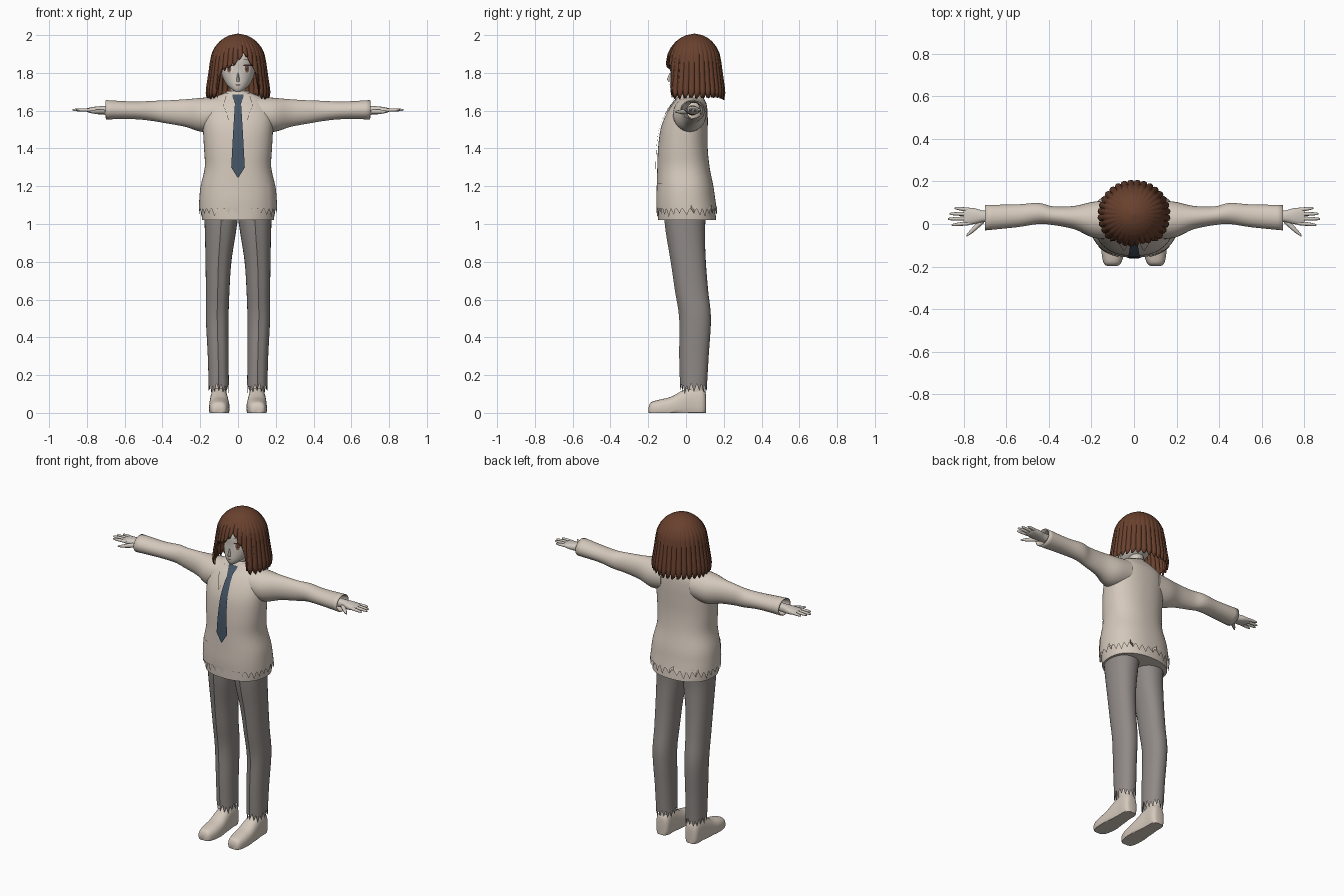
import bpy, bmesh, math

if "Cube" in bpy.data.objects:
    bpy.data.objects.remove(bpy.data.objects["Cube"], do_unlink=True)


def material(name, *rgb):
    m = bpy.data.materials.new(name)
    m.use_nodes = True
    m.diffuse_color = (*rgb, 1)
    m.node_tree.nodes["Principled BSDF"].inputs["Base Color"].default_value = (*rgb, 1)
    return m


CREAM = material("cream cloth", .66, .58, .50)
SKIN = material("pale skin", .64, .59, .53)
GREY = material("grey trousers", .28, .255, .24)
NAVY = material("slate blue tie", .06, .09, .13)
HAIR = material("chestnut hair", .14, .052, .027)
DARK = material("dark brown", .06, .03, .025)
IRIS = material("reddish iris", .25, .12, .085)
WHITE = material("eye white", .75, .73, .7)


def finish(name, bm, mat, mirror=False, thick=0, angle=40):
    bmesh.ops.recalc_face_normals(bm, faces=bm.faces)
    me = bpy.data.meshes.new(name)
    bm.to_mesh(me)
    bm.free()
    me.materials.append(mat)
    me.shade_smooth()
    me.set_sharp_from_angle(angle=math.radians(angle))
    ob = bpy.data.objects.new(name, me)
    bpy.context.collection.objects.link(ob)
    if thick:
        mod = ob.modifiers.new("thickness", "SOLIDIFY")
        mod.thickness = thick
        mod.offset = -1
    if mirror:
        ob.modifiers.new("mirror", "MIRROR")
    return ob


def blend(a, b, f):
    return tuple(p + (q - p) * f for p, q in zip(a, b))


def smooth(rings, k=4):
    """Catmull-Rom refinement of a list of rings."""
    out = []
    for i in range(len(rings) - 1):
        p0, p1 = rings[max(i - 1, 0)], rings[i]
        p2, p3 = rings[i + 1], rings[min(i + 2, len(rings) - 1)]
        for j in range(k):
            t = j / k
            out.append(tuple(b + .5 * t * (c - a + t * (2*a - 5*b + 4*c - d + t * (3*(b - c) + d - a)))
                             for a, b, c, d in zip(p0, p1, p2, p3)))
    return out + [rings[-1]]


def sample(rings, t):
    for a, b in zip(rings, rings[1:]):
        if a[0] <= t <= b[0]:
            return blend(a, b, (t - a[0]) / (b[0] - a[0]))
    return rings[0] if t < rings[0][0] else rings[-1]


def skin_grid(bm, rows, closed=True):
    for r, s in zip(rows, rows[1:]):
        for i in range(len(r) if closed else len(r) - 1):
            j = (i + 1) % len(r)
            bm.faces.new((r[i], r[j], s[j], s[i]))


def loft(name, rings, mat, axis="z", n=32, power=2.0, mirror=False, zig=0,
         crease=0, caps=(True, True), floor=None, thick=0):
    """Rings are (position, u0, u1, v0, v1) along an axis."""
    bm = bmesh.new()
    rows = []
    for k, (t, u0, u1, v0, v1) in enumerate(rings):
        row = []
        for i in range(n):
            a = math.tau * i / n
            c, s = math.cos(a), math.sin(a)
            u = (u0 + u1) / 2 + (u1 - u0) / 2 * math.copysign(abs(c) ** (2 / power), c)
            v = (v0 + v1) / 2 + (v1 - v0) / 2 * math.copysign(abs(s) ** (2 / power), s)
            if i == n * 3 // 4:
                v -= crease
            if floor is not None:
                v = max(v, floor)
            w = t + (zig * (1 if i % 2 else -1) * (1 + .4 * math.sin(i * 2.3)) if k == 0 else 0)
            row.append(bm.verts.new({"z": (u, v, w), "x": (w, u, v), "y": (u, w, v)}[axis]))
        rows.append(row)
    skin_grid(bm, rows)
    for row, cap in zip((rows[0], rows[-1]), caps):
        if cap:
            bm.faces.new(row)
    return finish(name, bm, mat, mirror, thick)


def patch(name, surf, power, rows, mat, off=.003, mirror=False, cols=6):
    """Thin plate laid on the front of a lofted body; rows are (z, x0, x1)."""
    bm = bmesh.new()
    fine = [blend(a, b, j / 4) for a, b in zip(rows, rows[1:]) for j in range(4)] + [rows[-1]]
    grid = []
    for z, x0, x1 in fine:
        _, u0, u1, v0, v1 = sample(surf, z)
        row = []
        for i in range(cols + 1):
            x = x0 + (x1 - x0) * i / cols
            f = min(abs(x - (u0 + u1) / 2) / ((u1 - u0) / 2), .99)
            y = (v0 + v1) / 2 - (v1 - v0) / 2 * (1 - f ** power) ** (1 / power)
            row.append(bm.verts.new((x, y - off, z)))
        grid.append(row)
    skin_grid(bm, grid, False)
    return finish(name, bm, mat, mirror)


def body(rows):
    return smooth([(z, -w, w, y0, y1) for z, w, y0, y1 in rows])


# Jacket with a ragged hem, over a longer shirt
jacket = body([(1.07, .207, -.155, .165), (1.13, .205, -.157, .155), (1.2, .198, -.155, .145),
               (1.3, .176, -.152, .125), (1.4, .18, -.148, .115), (1.5, .185, -.135, .115),
               (1.57, .185, -.11, .115), (1.63, .17, -.075, .11), (1.665, .135, -.045, .095),
               (1.69, .08, -.03, .08), (1.7, .05, -.02, .07)])
loft("jacket", jacket, CREAM, n=64, power=2.3, zig=.024, caps=(False, True))
loft("shirt_tail", body([(1.02, .19, -.149, .16), (1.12, .195, -.15, .148), (1.25, .17, -.14, .12)]),
     CREAM, n=48, power=2.3)
loft("collar_band", body([(1.655, .085, -.06, .085), (1.685, .068, -.045, .075), (1.705, .06, -.03, .07)]),
     CREAM, caps=(False, False), thick=.006)
patch("collar_flaps", jacket, 2.3, [(1.69, .015, .06), (1.63, .024, .078), (1.55, .045, .05)],
      CREAM, .008, True)
patch("pockets", jacket, 2.3, [(1.215, .07, .165), (1.08, .07, .17)], CREAM, .005, True)

# Tie
patch("tie_blade", jacket, 2.3, [(1.645, -.016, .016), (1.5, -.025, .025), (1.3, -.036, .036),
                                 (1.245, -.002, .002)], NAVY, .009)
patch("tie_knot", jacket, 2.3, [(1.685, -.03, .03), (1.67, -.028, .028), (1.635, -.015, .015)], NAVY, .014)

# Sleeves with open cuffs
loft("sleeves", smooth([(.1, -.07, .11, 1.5, 1.675), (.19, -.065, .105, 1.488, 1.668),
                        (.28, -.025, .085, 1.515, 1.66), (.38, -.005, .083, 1.533, 1.654),
                        (.45, .0, .099, 1.545, 1.652), (.55, -.015, .092, 1.555, 1.648),
                        (.7, -.03, .09, 1.554, 1.656)]),
     CREAM, "x", mirror=True, caps=(True, False), thick=.006)

# Hands
loft("palms", smooth([(.6, .008, .06, 1.575, 1.628), (.7, .01, .062, 1.578, 1.625),
                      (.75, .0, .074, 1.582, 1.622), (.79, -.004, .076, 1.59, 1.615),
                      (.803, .004, .068, 1.596, 1.611)]), SKIN, "x", n=20, power=2.4, mirror=True)
for name, y, tip, x1 in (("index", .004, -.004, .858), ("middle", .026, .024, .876),
                         ("ring", .047, .048, .868), ("little", .067, .074, .845)):
    loft(name + "_fingers", smooth([(x, c - r, c + r, 1.604 - r, 1.604 + r) for x, c, r in (
        (.77, y, .009), ((.77 + x1) / 2, (y + tip) / 2, .009), (x1 - .008, tip, .006), (x1, tip, .002))], 2),
        SKIN, "x", n=10, mirror=True)
loft("thumbs", smooth([(x, c - r, c + r, 1.594 - r * .8, 1.594 + r * .8) for x, c, r in (
    (.705, .02, .015), (.74, -.01, .016), (.765, -.034, .012), (.785, -.052, .006), (.789, -.056, .002))], 2),
    SKIN, "x", n=10, mirror=True)

# Trousers with pressed creases and ragged cuffs
loft("trouser_legs", smooth([(.13, .048, .155, -.025, .11), (.3, .05, .16, -.03, .12),
                             (.5, .05, .17, -.03, .132), (.65, .045, .17, -.053, .117),
                             (.8, .035, .172, -.075, .105), (.95, .012, .175, -.1, .1),
                             (1.04, .0, .178, -.11, .105), (1.12, .0, .175, -.115, .11)]),
     GREY, power=2.2, mirror=True, zig=.02, crease=.006, caps=(False, True))

# Ankles and shoes
loft("ankles", [(.05, .062, .138, .005, .1), (.2, .066, .138, .0, .098)], CREAM, mirror=True)
loft("shoes", smooth([(-.198, .08, .125, -.005, .03), (-.185, .062, .142, -.02, .056),
                      (-.14, .048, .152, -.03, .07), (-.08, .045, .153, -.03, .085),
                      (-.02, .05, .15, -.03, .118), (.03, .055, .146, -.03, .14),
                      (.08, .056, .144, -.03, .135), (.1, .066, .134, -.02, .115),
                      (.106, .08, .12, -.01, .09)]),
     CREAM, "y", power=2.5, mirror=True, floor=0)

# Head and neck
head = body([(1.7, .014, -.074, -.045), (1.715, .036, -.082, -.01), (1.74, .062, -.086, .06),
             (1.78, .083, -.084, .11), (1.82, .091, -.082, .13), (1.87, .094, -.082, .14),
             (1.91, .09, -.066, .135), (1.95, .07, -.03, .11), (1.97, .03, .01, .07)])
loft("head", head, SKIN, n=40)
loft("neck", [(1.6, -.045, .045, -.025, .065), (1.76, -.042, .042, -.03, .06)], SKIN)
loft("nose", [(1.755, -.009, .009, -.094, -.07), (1.765, -.008, .008, -.101, -.07),
              (1.8, -.003, .003, -.087, -.07)], SKIN, n=12)

# Painted face
patch("eye_whites", head, 2, [(1.838, .03, .062), (1.825, .024, .068), (1.8, .034, .06)], WHITE, .002, True)
patch("irises", head, 2, [(1.838, .038, .056), (1.82, .035, .059), (1.801, .041, .053)], IRIS, .0035, True)
patch("pupils", head, 2, [(1.829, .044, .05), (1.812, .043, .051)], DARK, .005, True)
patch("upper_lashes", head, 2, [(1.844, .032, .064), (1.836, .024, .072)], DARK, .005, True)
patch("eyebrows", head, 2, [(1.872, .034, .06), (1.867, .024, .068)], DARK, .003, True)
patch("mouth", head, 2, [(1.738, -.015, .015), (1.734, -.01, .01)], DARK, .002)

# Bobbed hair: lengths vary with the angle d from the front (+ is the model's left)
PROFILE = [(1.66, .153), (1.7, .16), (1.75, .153), (1.8, .146), (1.85, .14), (1.9, .131),
           (1.93, .117), (1.96, .093), (1.98, .067), (1.992, .042), (2.0, .0)]
FRINGE = [(-42, 1.79), (-32, 1.825), (-10, 1.84), (4, 1.875), (14, 1.905), (25, 1.86), (42, 1.79)]


def hem(d, i):
    jag = .014 * (1, -.6, -1, .2)[i % 4] * (1 + .5 * math.sin(i * 1.7))
    if abs(d) < 40:
        return sample(FRINGE, d)[1] + jag * .7
    return 1.685 - .01 * abs(d) / 180 + jag


def hair_shell(name, count, steps, grow):
    bm = bmesh.new()
    rows = []
    for k in range(steps + 1):
        t = max(k, .15) / steps
        row = []
        for i in range(count):
            d = -180 + 360 * i / count
            z = 2 - (2 - hem(d, i)) * t ** 1.7
            ripple = 1 + grow * t * (abs(math.sin(math.radians(d) * count / 8)) - .5)
            r = sample(PROFILE, z)[1] * ripple
            a = math.radians(d)
            depth = 1.0 if abs(d) < 90 else .95
            row.append(bm.verts.new((r * math.sin(a), .045 - r * depth * math.cos(a), z)))
        rows.append(row)
    skin_grid(bm, rows)
    bm.faces.new(rows[0])
    return finish(name, bm, HAIR, thick=.008, angle=60)


hair_shell("hair", 128, 18, .07)

# Loose locks over the fringe and beside the cheeks
for k, (d, z1, lean) in enumerate(((-34, 1.79, -4), (-24, 1.81, -5), (-13, 1.825, -6), (-2, 1.85, -8),
                                   (24, 1.85, 14), (36, 1.79, 5), (-44, 1.69, 0), (44, 1.69, 0),
                                   (-56, 1.68, 0), (56, 1.68, 0))):
    rings = []
    for j in range(9):
        f = j / 8
        z = z1 + (1.955 - z1) * f
        a = math.radians(d + lean * (1 - f))
        r = sample(PROFILE, z)[1] + .001
        x, y = r * math.sin(a), .045 - r * math.cos(a)
        w = .002 + .013 * min(1, 3 * f) * (1 - .6 * f)
        rings.append((z, x - w, x + w, y - w * .55, y + w * .55))
    loft(f"hair_lock_{k + 1}", rings, HAIR, n=10)
